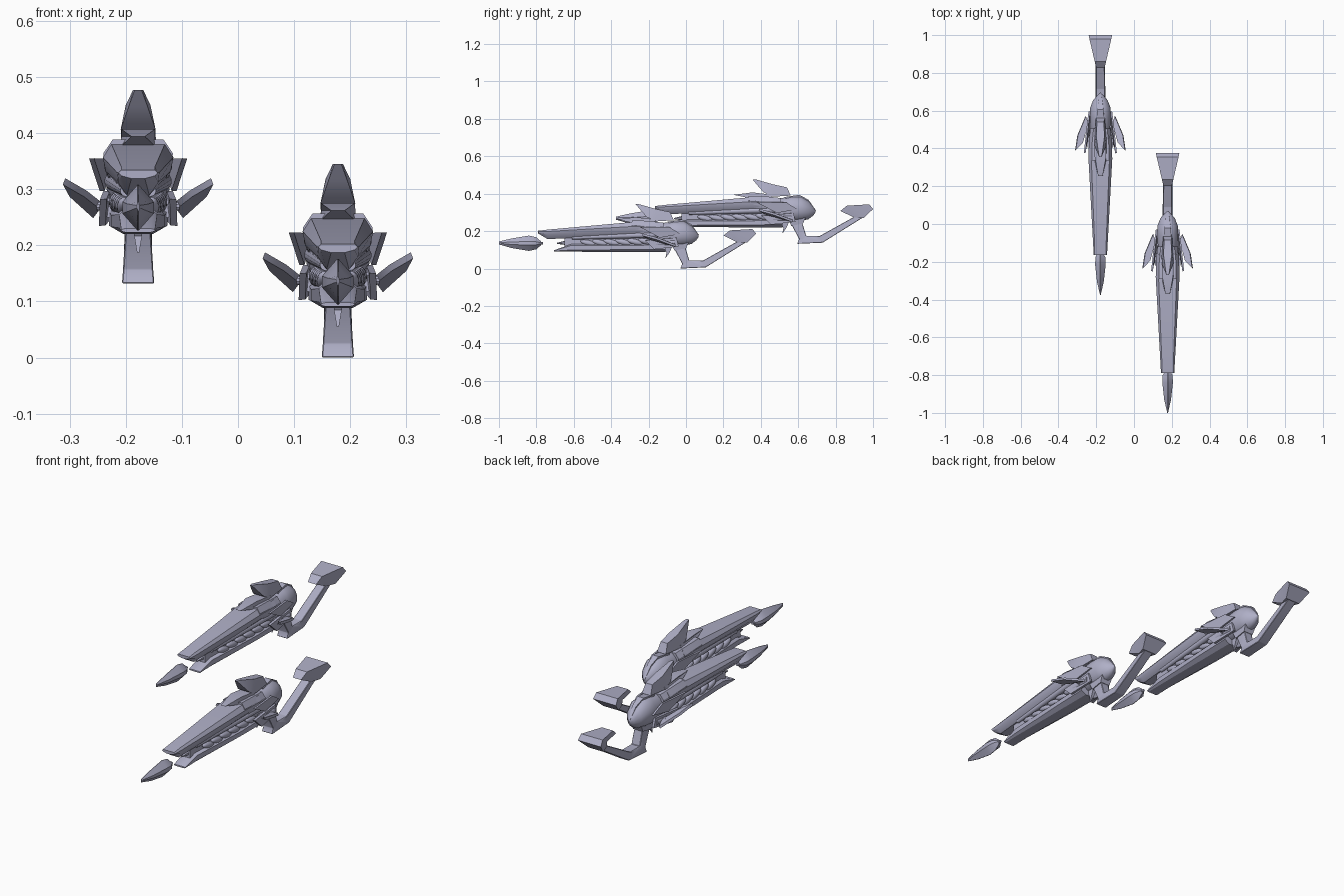
import bpy, bmesh, math
from mathutils import Vector, Matrix

metal = bpy.data.materials.new("lavender_grey")
metal.diffuse_color = (0.43, 0.43, 0.57, 1)
parts = []


def finish(name, bm, bevel=0.0, angle=30):
    bmesh.ops.recalc_face_normals(bm, faces=bm.faces[:])
    if bevel:
        bmesh.ops.bevel(bm, geom=bm.edges[:], offset=bevel, segments=1,
                        affect='EDGES', clamp_overlap=True)
    me = bpy.data.meshes.new(name)
    bm.to_mesh(me)
    bm.free()
    me.materials.append(metal)
    ob = bpy.data.objects.new(name, me)
    bpy.context.collection.objects.link(ob)
    bpy.ops.object.select_all(action='DESELECT')
    ob.select_set(True)
    bpy.context.view_layer.objects.active = ob
    bpy.ops.object.shade_smooth_by_angle(angle=math.radians(angle))
    parts.append(ob)
    return ob


def slab(name, outline, bevel=0.0):
    """Side outline of (y, z, half width) points, symmetric about x = 0."""
    bm = bmesh.new()
    left = [bm.verts.new((-w, y, z)) for y, z, w in outline]
    right = [bm.verts.new((w, y, z)) for y, z, w in outline]
    n = len(outline)
    for i in range(n):
        j = (i + 1) % n
        bm.faces.new((left[i], left[j], right[j], right[i]))
    caps = [bm.faces.new(left), bm.faces.new(right)]
    bmesh.ops.triangulate(bm, faces=caps)
    return finish(name, bm, bevel)


def loft(name, sections, angle=30):
    """Each section is (y, half ring of (x, z) from bottom to top)."""
    bm = bmesh.new()
    rings = []
    for y, half in sections:
        pts = [(x, z) for x, z in half] + [(-x, z) for x, z in reversed(half)]
        rings.append([bm.verts.new((x, y, z)) for x, z in pts])
    for a, b in zip(rings, rings[1:]):
        for i in range(len(a)):
            j = (i + 1) % len(a)
            bm.faces.new((a[i], a[j], b[j], b[i]))
    bm.faces.new(rings[0])
    bm.faces.new(rings[-1])
    return finish(name, bm, 0, angle)


def plate(name, pts, side, thick):
    """Thin blade through the given points on one side."""
    v = [Vector((p[0] * side, p[1], p[2])) for p in pts]
    nrm = (v[1] - v[0]).cross(v[2] - v[0]).normalized() * thick / 2
    bm = bmesh.new()
    a = [bm.verts.new(p + nrm) for p in v]
    b = [bm.verts.new(p - nrm) for p in v]
    for i in range(len(v)):
        j = (i + 1) % len(v)
        bm.faces.new((a[i], a[j], b[j], b[i]))
    bm.faces.new(a)
    bm.faces.new(b)
    return finish(name, bm)


def ball(name, loc, size, tilt=0):
    bm = bmesh.new()
    m = (Matrix.Translation(loc) @ Matrix.Rotation(math.radians(tilt), 4, 'X')
         @ Matrix.Diagonal((*size, 1)))
    bmesh.ops.create_uvsphere(bm, u_segments=14, v_segments=8, radius=1, matrix=m)
    return finish(name, bm, 0, 60)


def rod(name, a, b, r1, r2, sides=14):
    a, b = Vector(a), Vector(b)
    d = b - a
    bm = bmesh.new()
    m = Matrix.Translation((a + b) / 2) @ d.to_track_quat('Z', 'Y').to_matrix().to_4x4()
    bmesh.ops.create_cone(bm, cap_ends=True, segments=sides, radius1=r1, radius2=r2,
                          depth=d.length, matrix=m)
    return finish(name, bm)


# Detached spear tip floating ahead of the barrel
def diamond(w, zc, h):
    return [(0.001, zc - h), (w, zc - h * 0.25), (w, zc + h * 0.25), (0.001, zc + h)]


loft("spear_tip", [(-1.0, diamond(0.002, 0.137, 0.008)), (-0.93, diamond(0.018, 0.135, 0.026)),
                   (-0.84, diamond(0.028, 0.135, 0.041)), (-0.80, diamond(0.026, 0.135, 0.032)),
                   (-0.775, diamond(0.010, 0.135, 0.010))])
rod("spear_tip_pin", (0, -0.80, 0.135), (0, -0.765, 0.135), 0.012, 0.006, 8)

# Upper barrel cover, tapering forward
loft("upper_barrel", [
    (-0.79, [(0.012, 0.187), (0.030, 0.192), (0.035, 0.197), (0.030, 0.202)]),
    (-0.74, [(0.020, 0.157), (0.036, 0.180), (0.038, 0.198), (0.030, 0.208)]),
    (-0.28, [(0.040, 0.180), (0.058, 0.200), (0.063, 0.225), (0.048, 0.249)]),
    (-0.16, [(0.040, 0.180), (0.055, 0.200), (0.060, 0.222), (0.045, 0.245)])])

# Lower rail with flat keel
loft("lower_barrel", [
    (-0.705, [(0.022, 0.091), (0.030, 0.093), (0.030, 0.096), (0.022, 0.098)]),
    (-0.615, [(0.024, 0.090), (0.034, 0.099), (0.034, 0.123), (0.026, 0.130)]),
    (-0.30, [(0.026, 0.088), (0.048, 0.101), (0.048, 0.122), (0.040, 0.130)]),
    (-0.11, [(0.026, 0.088), (0.052, 0.103), (0.052, 0.128), (0.040, 0.136)])])

# Core between the barrels, with overlapping scales and long tubes
slab("barrel_core", [(-0.65, 0.118, 0.018), (-0.12, 0.118, 0.036),
                     (-0.12, 0.20, 0.036), (-0.65, 0.175, 0.018)])
for s in (-1, 1):
    rod("side_tube", (s * 0.022, -0.61, 0.165), (s * 0.043, -0.15, 0.182), 0.010, 0.017)
    for i in range(6):
        t = i / 5
        ball("barrel_scale", (s * (0.025 + 0.014 * t), -0.52 + 0.31 * t, 0.136 + 0.008 * t),
             (0.013, 0.046, 0.015), -14)

# Collar around the rear of the barrel and the crest above it
loft("collar", [
    (-0.29, [(0.052, 0.200), (0.060, 0.212), (0.062, 0.232), (0.045, 0.257)]),
    (-0.21, [(0.050, 0.180), (0.060, 0.205), (0.060, 0.228), (0.045, 0.255)]),
    (-0.12, [(0.045, 0.165), (0.056, 0.195), (0.054, 0.222), (0.036, 0.245)])])
slab("collar_beak", [(-0.37, 0.262, 0.012), (-0.27, 0.275, 0.030), (-0.16, 0.262, 0.030),
                     (-0.18, 0.235, 0.034), (-0.29, 0.245, 0.030)])
slab("crest_fin", [(-0.27, 0.345, 0.006), (-0.255, 0.345, 0.009), (-0.16, 0.318, 0.022),
                   (-0.085, 0.302, 0.018), (-0.065, 0.258, 0.024), (-0.16, 0.252, 0.030),
                   (-0.21, 0.275, 0.031), (-0.245, 0.315, 0.017)])

# Rounded rear shell, pointed at the back
shell = []
for y, w, lo, hi in [(-0.22, 0.040, 0.125, 0.225), (-0.13, 0.052, 0.112, 0.245),
                     (-0.06, 0.058, 0.115, 0.255), (-0.01, 0.056, 0.120, 0.254),
                     (0.03, 0.040, 0.130, 0.230), (0.055, 0.018, 0.150, 0.200),
                     (0.068, 0.003, 0.170, 0.180)]:
    zc, h = (lo + hi) / 2, (hi - lo) / 2
    shell.append((y, [(w * math.sin(math.pi * k / 12), zc - h * math.cos(math.pi * k / 12))
                      for k in range(1, 12, 2)]))
loft("rear_shell", shell, 40)
slab("rear_ridge", [(-0.10, 0.25, 0.022), (-0.02, 0.262, 0.016), (0.03, 0.236, 0.010),
                    (0.07, 0.178, 0.003), (0.03, 0.20, 0.012), (-0.08, 0.23, 0.022)])

for s in (-1, 1):
    # Cheek panels, hinges and wing blades
    plate("cheek_fin", [(0.083, -0.25, 0.223), (0.066, -0.09, 0.222), (0.058, -0.03, 0.185),
                        (0.064, -0.14, 0.165)], s, 0.009)
    plate("lower_cheek", [(0.062, -0.22, 0.150), (0.056, -0.05, 0.165), (0.052, -0.04, 0.118),
                          (0.064, -0.17, 0.103)], s, 0.012)
    rod("wing_hinge", (s * 0.050, -0.16, 0.135), (s * 0.052, -0.06, 0.138), 0.018, 0.015)
    rod("hinge_pin", (s * 0.045, -0.11, 0.138), (s * 0.074, -0.11, 0.138), 0.010, 0.008, 10)
    plate("wing_blade", [(0.132, -0.235, 0.182), (0.120, -0.155, 0.160), (0.078, -0.055, 0.122),
                         (0.066, -0.095, 0.138), (0.094, -0.195, 0.160)], s, 0.012)

# Front emitter under the barrel and the hooked trigger
rod("emitter_cone", (0, -0.69, 0.135), (0, -0.60, 0.140), 0.003, 0.020, 6)
slab("trigger", [(-0.125, 0.115, 0.009), (-0.075, 0.115, 0.009), (-0.088, 0.085, 0.007),
                 (-0.110, 0.055, 0.002), (-0.104, 0.085, 0.007)])

# Angled grip, stock arm and flared shoulder pad
slab("grip_socket", [(-0.08, 0.135, 0.032), (0.015, 0.140, 0.030), (0.0, 0.108, 0.026),
                     (-0.062, 0.096, 0.027)])
slab("grip_and_stock", [(-0.070, 0.120, 0.021), (-0.005, 0.118, 0.021), (0.018, 0.042, 0.023),
                        (0.090, 0.042, 0.023), (0.275, 0.145, 0.022), (0.320, 0.140, 0.024),
                        (0.280, 0.115, 0.024), (0.105, 0.006, 0.026), (-0.030, 0.0, 0.029),
                        (-0.020, 0.025, 0.027)], 0.002)
slab("shoulder_pad", [(0.200, 0.176, 0.022), (0.235, 0.204, 0.030), (0.355, 0.211, 0.058),
                      (0.375, 0.186, 0.062), (0.325, 0.138, 0.040), (0.275, 0.140, 0.026),
                      (0.280, 0.168, 0.030)])

# Place the first weapon and a twin behind it
for ob in parts:
    twin = ob.copy()
    twin.name = "twin_" + ob.name
    bpy.context.collection.objects.link(twin)
    twin.location = (-0.178, 0.625, 0.132)
    ob.location = (0.178, 0, 0)
